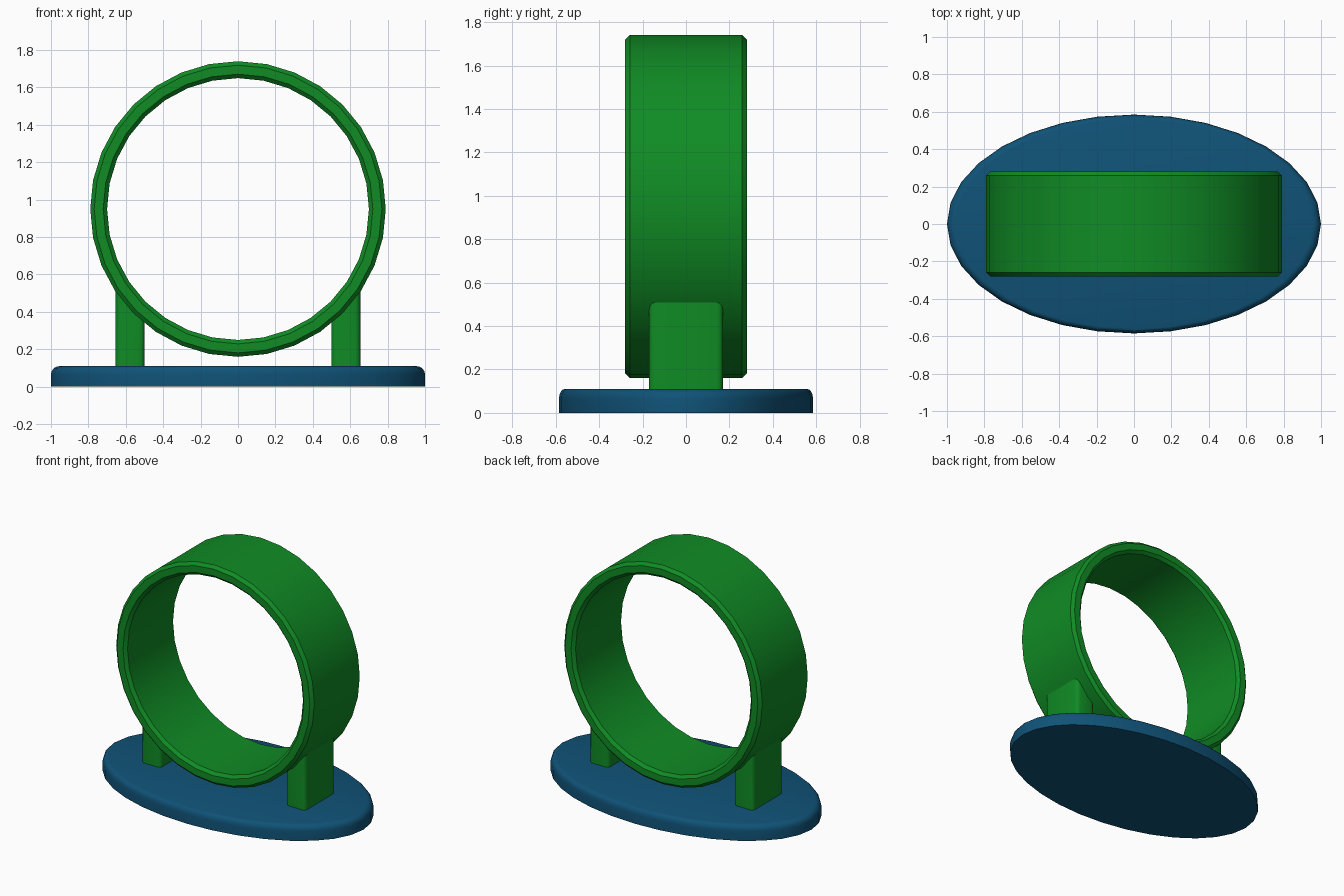
import bpy, bmesh, math

if "Cube" in bpy.data.objects:
    bpy.data.objects.remove(bpy.data.objects["Cube"])

def material(name, rgb):
    m = bpy.data.materials.new(name)
    m.diffuse_color = (*rgb, 1)
    m.use_nodes = True
    m.node_tree.nodes["Principled BSDF"].inputs["Base Color"].default_value = m.diffuse_color
    return m

GREEN = material("green", (0.005, 0.26, 0.018))
BLUE = material("deep blue", (0.005, 0.085, 0.185))
SIDES = 32

def finish(name, bm, mat, angle=30):
    bmesh.ops.recalc_face_normals(bm, faces=bm.faces[:])
    mesh = bpy.data.meshes.new(name)
    bm.to_mesh(mesh)
    bm.free()
    mesh.materials.append(mat)
    ob = bpy.data.objects.new(name, mesh)
    bpy.context.collection.objects.link(ob)
    bpy.ops.object.select_all(action='DESELECT')
    ob.select_set(True)
    bpy.context.view_layer.objects.active = ob
    bpy.ops.object.shade_smooth_by_angle(angle=math.radians(angle))
    return ob

def skin(bm, loops, closed):
    n = len(loops)
    for i in range(n if closed else n - 1):
        a, b = loops[i], loops[(i + 1) % n]
        for j in range(len(a)):
            k = (j + 1) % len(a)
            bm.faces.new((a[j], a[k], b[k], b[j]))

ANGLES = [2 * math.pi * i / SIDES for i in range(SIDES)]

# Oval base with a rounded top rim
bm = bmesh.new()
B, H = 0.045, 0.11
profile = [(0, 0)] + [(B * (1 - math.cos(t)), H - B + B * math.sin(t))
                      for t in (math.pi / 2 * i / 4 for i in range(5))]
loops = [[bm.verts.new(((1 - inset) * math.cos(a), 0.585 * (1 - inset) * math.sin(a), z))
          for a in ANGLES] for inset, z in profile]
skin(bm, loops, False)
bm.faces.new(loops[0])
bm.faces.new(loops[-1])
finish("oval_base", bm, BLUE)

# Upright ring with bevelled rims
bm = bmesh.new()
RO, RI, W, C = 0.79, 0.70, 0.28, 0.021
section = [(RO, -W + C), (RO, W - C), (RO - C, W), (RI + C, W),
           (RI, W - C), (RI, -W + C), (RI + C, -W), (RO - C, -W)]
loops = [[bm.verts.new((r * math.cos(a), y, 0.95 + r * math.sin(a))) for a in ANGLES]
         for r, y in section]
skin(bm, loops, True)
finish("ring", bm, GREEN)

# Two support legs, rounded upright edges, sloped tops buried in the ring wall
def leg(name, side):
    bm = bmesh.new()
    x0, x1, y, r = 0.50, 0.655, 0.17, 0.028
    outline = []
    for cx, cy, start in ((x1 - r, y - r, 0), (x0 + r, y - r, 90),
                          (x0 + r, -y + r, 180), (x1 - r, -y + r, 270)):
        for i in range(4):
            t = math.radians(start + 30 * i)
            outline.append((cx + r * math.cos(t), cy + r * math.sin(t)))
    low = [bm.verts.new((side * px, py, 0.09)) for px, py in outline]
    top = [bm.verts.new((side * px, py, 0.40 + 0.11 * (px - x0) / (x1 - x0)))
           for px, py in outline]
    skin(bm, [low, top], False)
    bm.faces.new(low)
    bm.faces.new(top)
    finish(name, bm, GREEN, 40)

leg("left_leg", -1)
leg("right_leg", 1)
